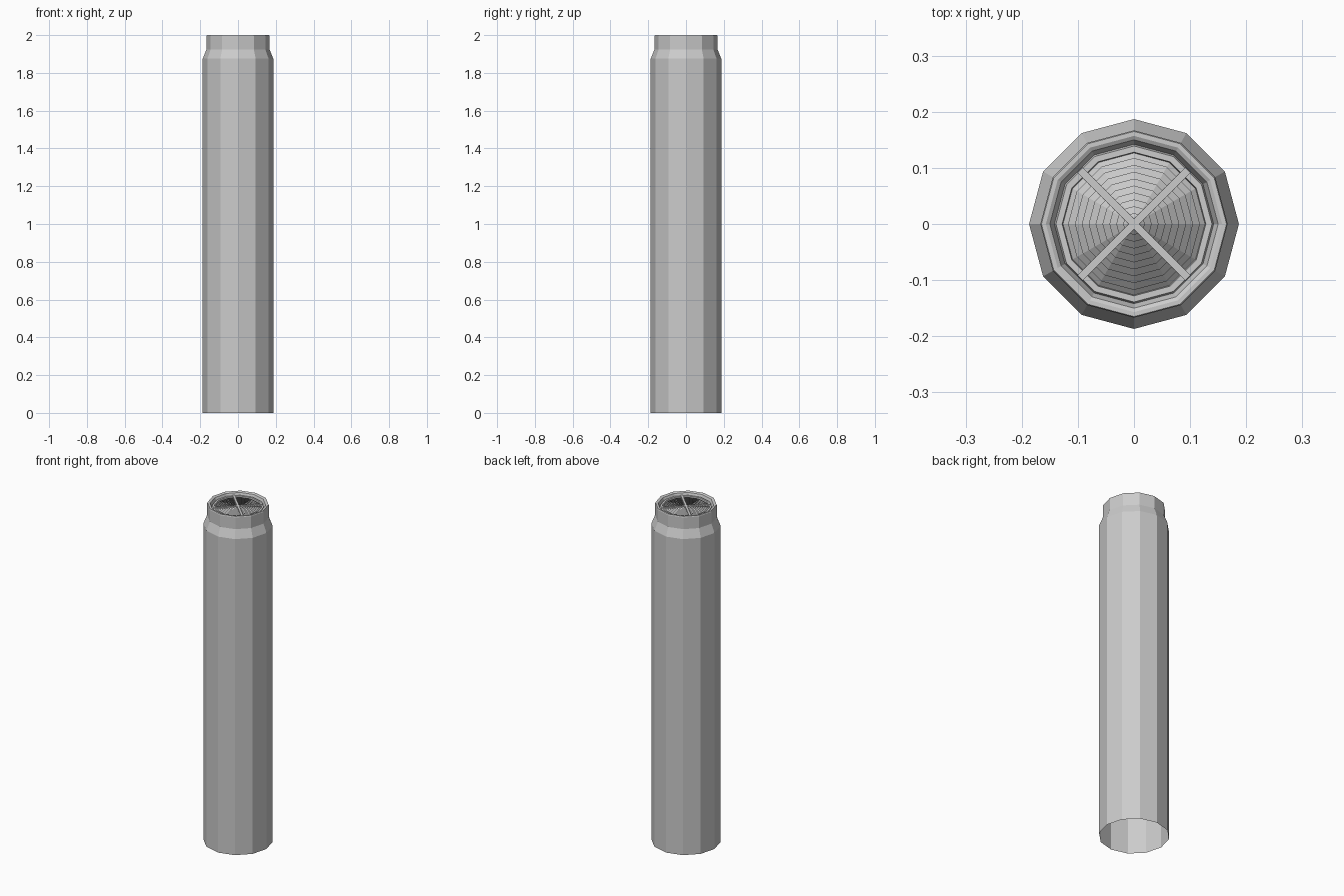
import bpy, bmesh, math
from mathutils import Matrix

if "Cube" in bpy.data.objects:
    bpy.data.objects.remove(bpy.data.objects["Cube"])

SIDES = 12


def lathe(name, profile, closed=False):
    """Revolve (radius, z) points into a flat-faced 12-sided shell."""
    bm = bmesh.new()
    rings = [[bm.verts.new((r * math.cos(k * math.tau / SIDES),
                            r * math.sin(k * math.tau / SIDES), z))
              for k in range(SIDES)] for r, z in profile]
    pairs = list(zip(rings, rings[1:]))
    if closed:
        pairs.append((rings[-1], rings[0]))
    for a, b in pairs:
        for k in range(SIDES):
            n = (k + 1) % SIDES
            bm.faces.new((a[k], a[n], b[n], b[k]))
    if closed:
        bmesh.ops.recalc_face_normals(bm, faces=bm.faces)
    return finish(name, bm)


def finish(name, bm):
    mesh = bpy.data.meshes.new(name)
    bm.to_mesh(mesh)
    bm.free()
    obj = bpy.data.objects.new(name, mesh)
    bpy.context.collection.objects.link(obj)
    return obj


# Tube body, open at the bottom, with stepped neck and recessed rim
lathe("tube_body", [(0.187, 0), (0.187, 1.875), (0.167, 1.925), (0.167, 1.994),
                    (0.165, 2.0), (0.157, 2.0), (0.150, 1.996),
                    (0.142, 1.975)])

# Grille frame inside the rim
lathe("grille_frame", [(0.142, 1.975), (0.139, 1.985), (0.128, 1.985), (0.126, 1.972)])

# Overlapping outward-sloping louvre rings
for i in range(10):
    r = 0.006 + i * 0.0123
    lathe(f"louvre_ring_{i + 1}", [(r, 1.984), (r + 0.014, 1.972),
                                   (r + 0.014, 1.970), (r, 1.982)], closed=True)

# Diagonal cross bars over the louvres
for i, angle in enumerate((45, -45)):
    bm = bmesh.new()
    bmesh.ops.create_cube(bm, size=1, matrix=Matrix.Translation((0, 0, 1.982))
                          @ Matrix.Rotation(math.radians(angle), 4, 'Z')
                          @ Matrix.Diagonal((0.272, 0.013, 0.012, 1)))
    finish(f"cross_bar_{i + 1}", bm)

# Small hub closing the middle
lathe("grille_hub", [(0.009, 1.972), (0.009, 1.986), (0.0005, 1.986)])
